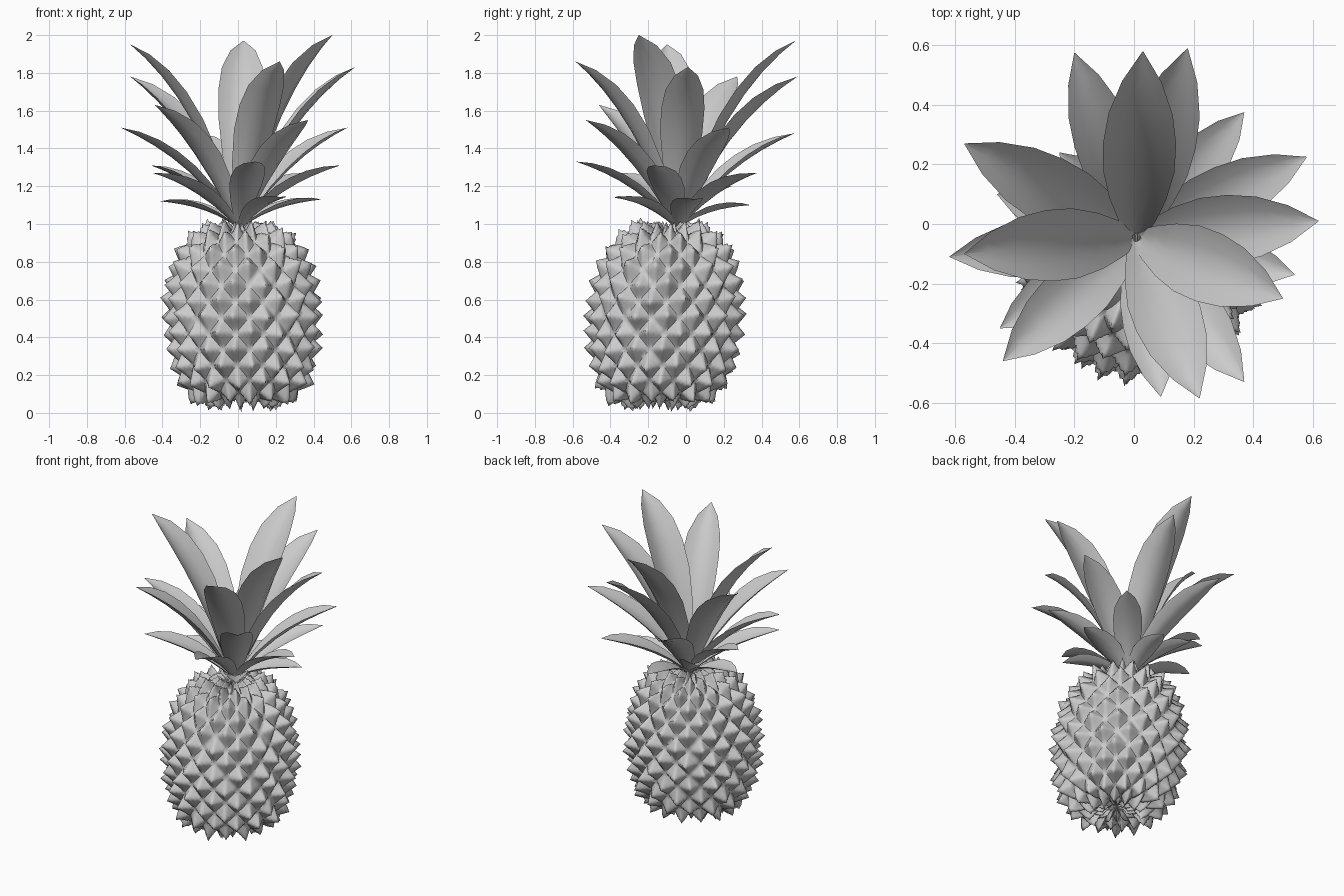
import bpy
import bmesh
import math
import random
from mathutils import Vector

random.seed(4)
UP = Vector((0, 0, 1))

cube = bpy.data.objects.get("Cube")
if cube:
    bpy.data.objects.remove(cube, do_unlink=True)

grey = bpy.data.materials.new("plain_grey")
grey.use_nodes = True
grey.diffuse_color = (0.6, 0.6, 0.6, 1)
grey.node_tree.nodes["Principled BSDF"].inputs["Base Color"].default_value = (0.6, 0.6, 0.6, 1)


def finish(bm, name, angle):
    """Turn a bmesh into a smooth shaded object."""
    mesh = bpy.data.meshes.new(name)
    bm.to_mesh(mesh)
    bm.free()
    mesh.materials.append(grey)
    obj = bpy.data.objects.new(name, mesh)
    bpy.context.collection.objects.link(obj)
    bpy.ops.object.select_all(action="DESELECT")
    obj.select_set(True)
    bpy.context.view_layer.objects.active = obj
    bpy.ops.object.shade_smooth_by_angle(angle=math.radians(angle))
    return obj


def grid_faces(bm, rows):
    """Skin a list of vertex rows with quads."""
    for a, b in zip(rows, rows[1:]):
        for k in range(len(a) - 1):
            bm.faces.new((a[k], a[k + 1], b[k + 1], b[k]))


# Fruit outline: radius and height from the bottom centre to the top centre
outline = [Vector(p) for p in (
    (0, .11), (.1, .09), (.185, .08), (.255, .11), (.305, .18), (.342, .3), (.358, .42),
    (.362, .52), (.352, .64), (.328, .75), (.278, .86), (.21, .93), (.12, .965), (0, .975))]
lengths = [(b - a).length for a, b in zip(outline, outline[1:])]
total = sum(lengths)


def on_outline(f):
    d = min(max(f, 0), 1) * total
    for a, b, length in zip(outline, outline[1:], lengths):
        if d <= length:
            return a.lerp(b, d / length)
        d -= length
    return outline[-1].copy()


def skin_point(turn, f, height):
    """Point on the fruit skin, raised outward by height."""
    p = on_outline(f)
    t = (on_outline(f + .04) - on_outline(f - .04)).normalized()
    out = Vector((t.y, -t.x + .15 * f))
    p = p + out * height * min(1, p.x / .15)
    a = turn * math.tau
    lean = p.y
    return Vector((.033 - .02 * lean + p.x * math.cos(a),
                   -.138 + .055 * lean + p.x * math.sin(a), p.y))


# Fruit body: staggered diamonds, each pulled out to a pinched point
AROUND, ROWS, STEPS = 15, 16, 8
bm = bmesh.new()
for j in range(ROWS + 1):
    for i in range(AROUND):
        tall = random.uniform(.06, .08)
        skew = random.uniform(-.1, .1)
        slide = random.uniform(-.2, .2)
        grid = []
        for m in range(STEPS + 1):
            s = 2 * m / STEPS - 1
            line = []
            for n in range(STEPS + 1):
                t = 2 * n / STEPS - 1
                rise = (1 - max(abs(s), abs(t))) ** 1.25
                u = i + .5 * (j % 2) + (s - t) / 4 + skew * rise
                v = j + (s + t) / 2 + slide * rise
                line.append(bm.verts.new(skin_point(u / AROUND, v / ROWS, tall * rise)))
            grid.append(line)
        grid_faces(bm, grid)
bmesh.ops.remove_doubles(bm, verts=bm.verts, dist=.0005)
bmesh.ops.recalc_face_normals(bm, faces=bm.faces)
finish(bm, "fruit_body", 75)

# Leaf tips, from the tall inner crown to the short outer ring
tips = [
    (.03, .58, 1.97), (.5, -.25, 2.0), (-.57, -.1, 1.95), (.22, -.585, 1.86),
    (.62, .01, 1.83), (-.57, .27, 1.78), (.18, .59, 1.78), (-.44, -.46, 1.63),
    (.37, -.53, 1.55), (-.62, -.11, 1.51), (.58, .225, 1.51), (-.2, .575, 1.48),
    (.09, -.58, 1.33), (.54, -.17, 1.31), (-.45, -.35, 1.27), (.37, .375, 1.27),
    (-.46, .1, 1.31), (-.25, .24, 1.2), (.05, .34, 1.1), (-.41, .04, 1.12),
    (.44, .05, 1.13), (.25, -.38, 1.14)]
widths = [(0, .25), (.12, .5), (.28, .78), (.45, .98), (.6, 1), (.74, .88), (.88, .54), (1, .01)]
crown = Vector((.008, -.045, .985))


def leaf(name, tip):
    """Arched, cupped blade from the crown to its tip."""
    tip = Vector(tip)
    flat = Vector((tip.x - crown.x, tip.y - crown.y, 0))
    drop = tip.z - crown.z
    start = crown + flat.normalized() * .012
    bend = crown + flat * (.44 - .05 * drop) + UP * (.58 * drop + .12 * drop * drop + .055)
    side = UP.cross(flat).normalized()
    half = (.10 + .125 * (tip - start).length) / 2
    bm = bmesh.new()
    rows = []
    for t, w in widths:
        p = start * (1 - t) ** 2 + bend * 2 * t * (1 - t) + tip * t * t
        along = ((bend - start) * (1 - t) + (tip - bend) * t).normalized()
        inner = along.cross(side)
        rows.append([bm.verts.new(p + side * half * w * k + inner * half * w * .4 * (k * k - .3))
                     for k in (1, .5, 0, -.5, -1)])
    grid_faces(bm, rows)
    for face in bm.faces:
        if face.normal.z < 0:
            face.normal_flip()
    finish(bm, name, 60)


for number, tip in enumerate(tips, 1):
    leaf(f"leaf_{number}", tip)
